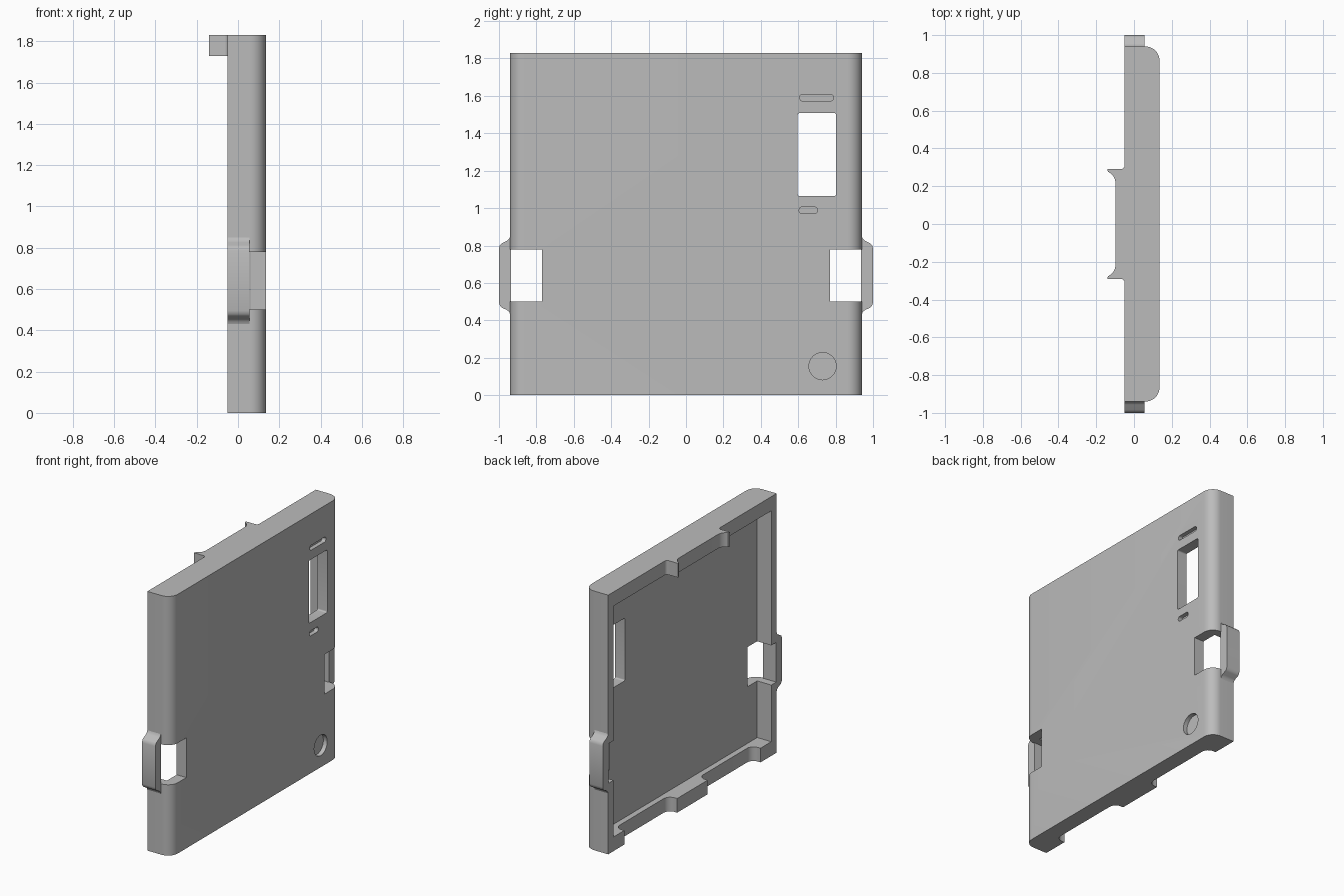
import bpy, bmesh
from math import sin, cos, pi, radians

cube = bpy.data.objects.get("Cube")
if cube:
    bpy.data.objects.remove(cube, do_unlink=True)

grey = bpy.data.materials.new("plain_grey")
grey.use_nodes = True
grey.diffuse_color = (0.5, 0.5, 0.5, 1)
grey.node_tree.nodes["Principled BSDF"].inputs["Base Color"].default_value = (0.5, 0.5, 0.5, 1)


def arc(cx, cy, r, a0, a1, n=10):
    """Points along a circular arc, angles in degrees."""
    angles = [radians(a0 + (a1 - a0) * i / n) for i in range(n + 1)]
    return [(cx + r * cos(a), cy + r * sin(a)) for a in angles]


def prism(name, points, low, high, axis):
    """Extrude a profile: (x, y) along z, or (y, z) along x."""
    place = (lambda p, h: (p[0], p[1], h)) if axis == "z" else (lambda p, h: (h, p[0], p[1]))
    bm = bmesh.new()
    face = bm.faces.new([bm.verts.new(place(p, low)) for p in points])
    top = bmesh.ops.extrude_face_region(bm, geom=[face])
    shift = (0, 0, high - low) if axis == "z" else (high - low, 0, 0)
    verts = [v for v in top["geom"] if isinstance(v, bmesh.types.BMVert)]
    bmesh.ops.translate(bm, verts=verts, vec=shift)
    bmesh.ops.recalc_face_normals(bm, faces=bm.faces)
    mesh = bpy.data.meshes.new(name)
    bm.to_mesh(mesh)
    bm.free()
    mesh.materials.append(grey)
    obj = bpy.data.objects.new(name, mesh)
    bpy.context.collection.objects.link(obj)
    return obj


def rounded(y0, y1, z0, z1, r):
    """Rounded rectangle in the y-z plane."""
    return (arc(y1 - r, z1 - r, r, 0, 90, 6) + arc(y0 + r, z1 - r, r, 90, 180, 6)
            + arc(y0 + r, z0 + r, r, 180, 270, 6) + arc(y1 - r, z0 + r, r, 270, 360, 6))


def flip(points, axis):
    """Mirror a profile in y, where y is coordinate number axis."""
    return [(-a, b) if axis == 0 else (a, -b) for a, b in points]


def cut(target, cutter):
    mod = target.modifiers.new("cut", "BOOLEAN")
    mod.operation = "DIFFERENCE"
    mod.solver = "EXACT"
    mod.object = cutter
    bpy.context.view_layer.objects.active = target
    bpy.ops.object.modifier_apply(modifier=mod.name)
    bpy.data.objects.remove(cutter, do_unlink=True)


def smooth(obj):
    bpy.ops.object.select_all(action="DESELECT")
    obj.select_set(True)
    bpy.context.view_layer.objects.active = obj
    bpy.ops.object.shade_smooth_by_angle(angle=radians(30))


BACK, FLOOR, FACE, HEIGHT, HALF = -0.05, 0.06, 0.135, 1.83, 0.94
RADIUS = 0.075

# Shallow tray with two rounded upright edges
corner = arc(FACE - RADIUS, HALF - RADIUS, RADIUS, 0, 90)
tray = prism("tray", [(BACK, -HALF)] + flip(corner, 1)[::-1] + corner + [(BACK, HALF)],
             0, HEIGHT, "z")
pocket = [(-0.88, 0.1), (0.88, 0.1), (0.88, 1.73), (-0.88, 1.73)]
cut(tray, prism("pocket_cutter", pocket, -0.2, FLOOR, "x"))

# Window through the plate, blind slots and round recess in its outer face
cut(tray, prism("window_cutter", rounded(0.597, 0.803, 1.065, 1.508, 0.01), 0, 0.3, "x"))
for y0, y1, z0, z1, r in ((0.608, 0.788, 1.573, 1.608, 0.015),
                          (0.605, 0.703, 0.97, 1.006, 0.016),
                          (0.657, 0.803, 0.082, 0.228, 0.0729)):
    cut(tray, prism("recess_cutter", rounded(y0, y1, z0, z1, r), FACE - 0.03, 0.3, "x"))

# Side openings, and scallops in the bottom rail either side of its centre tab
opening = [(0.77, 0.5), (1.1, 0.5), (1.1, 0.78), (0.77, 0.78)]
scallop = ([(-0.2, 0.17), (-0.03, 0.17)] + arc(-0.03, 0.22, 0.05, -90, 0, 6)
           + arc(-0.03, 0.71, 0.05, 0, 90, 6) + [(-0.2, 0.76)])
for side in (1, -1):
    edge = opening if side > 0 else flip(opening, 0)
    cut(tray, prism("opening_cutter", edge, -0.2, 0.3, "x"))
    notch = scallop if side > 0 else flip(scallop, 1)
    cut(tray, prism("scallop_cutter", notch, -0.1, 0.101, "z"))
smooth(tray)

# Bowed straps bridging the side openings
strap = [(0.9, 0.43), (0.94, 0.43), (0.945, 0.444), (0.957, 0.455), (0.985, 0.468),
         (0.995, 0.478), (1.0, 0.495), (1.0, 0.785), (0.995, 0.802), (0.985, 0.812),
         (0.957, 0.826), (0.945, 0.837), (0.94, 0.85), (0.9, 0.85),
         (0.9, 0.78), (0.935, 0.78), (0.935, 0.5), (0.9, 0.5)]
smooth(prism("back_strap", strap, BACK, 0.055, "x"))
smooth(prism("front_strap", flip(strap, 0), BACK, 0.055, "x"))

# Hooked tab on the top rail
hook = ([(-0.04, 0.31)] + arc(-0.07, 0.31, 0.02, 0, -90, 5) + [(-0.14, 0.29), (-0.14, 0.283)]
        + arc(-0.165, 0.215, 0.067, 65, 0, 8))
smooth(prism("top_tab", hook + flip(hook, 1)[::-1], 1.73, HEIGHT, "z"))
